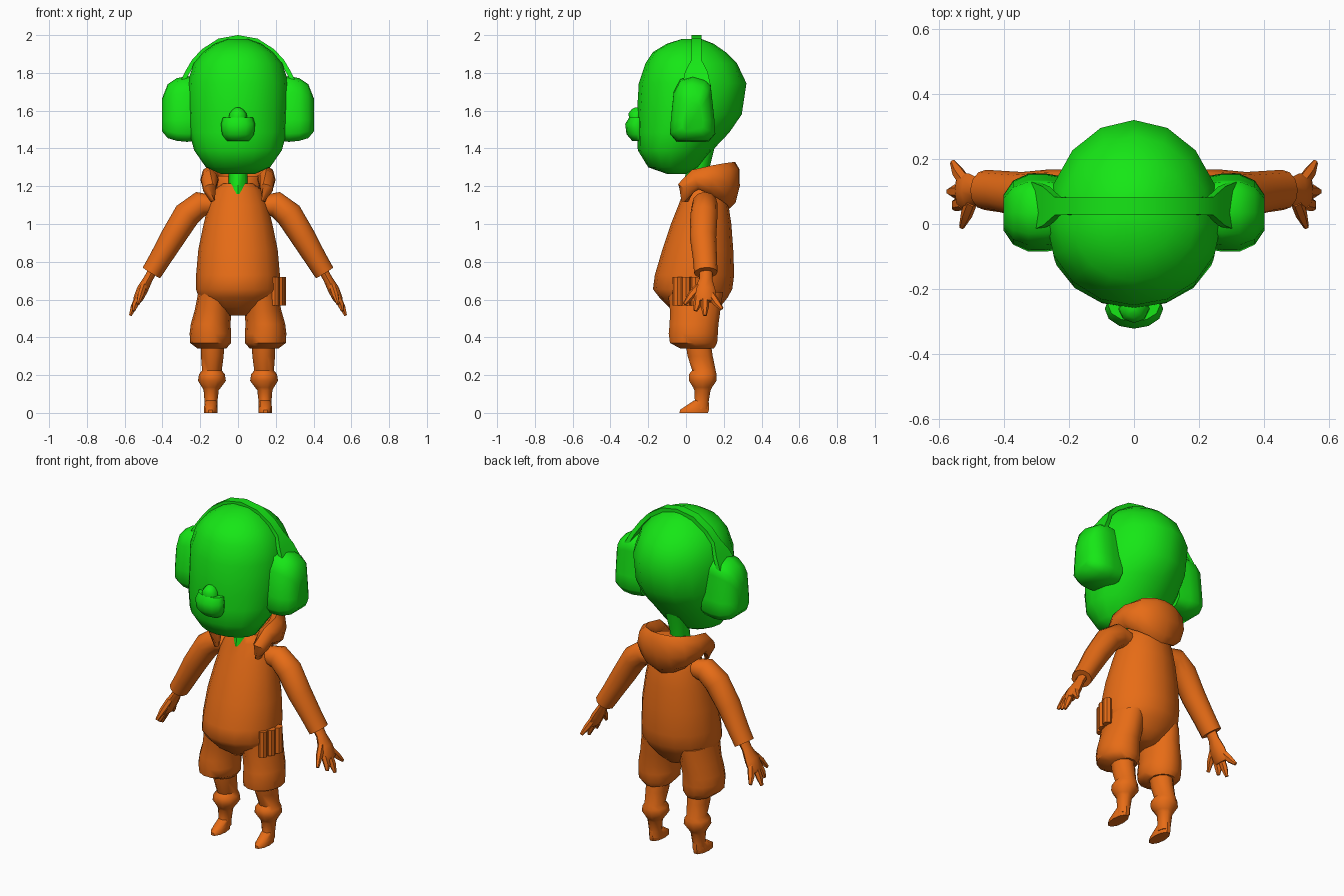
import bpy, bmesh, math
from mathutils import Vector as V


def material(name, rgb):
    m = bpy.data.materials.new(name)
    m.diffuse_color = (*rgb, 1)
    return m


GREEN = material("green", (0.008, 0.8, 0.008))
ORANGE = material("orange", (0.8, 0.15, 0.008))


def loft(name, rings, mat, angle=50):
    """Skin a list of equal-length point rings and cap both ends."""
    bm = bmesh.new()
    vs = [[bm.verts.new(p) for p in r] for r in rings]
    n = len(rings[0])
    for a, b in zip(vs, vs[1:]):
        for i in range(n):
            j = (i + 1) % n
            bm.faces.new((a[i], a[j], b[j], b[i]))
    bm.faces.new(vs[0])
    bm.faces.new(vs[-1])
    bmesh.ops.recalc_face_normals(bm, faces=bm.faces)
    me = bpy.data.meshes.new(name)
    bm.to_mesh(me)
    bm.free()
    ob = bpy.data.objects.new(name, me)
    bpy.context.collection.objects.link(ob)
    me.materials.append(mat)
    bpy.ops.object.select_all(action='DESELECT')
    ob.select_set(True)
    bpy.context.view_layer.objects.active = ob
    bpy.ops.object.shade_smooth_by_angle(angle=math.radians(angle))
    return ob


def stack(name, rows, mat, n=16, x=0, skew=0, angle=50):
    """Horizontal rings: (z, front y, back y, half width[, centre x])."""
    rings = []
    for z, yf, yb, w, *cx in rows:
        cx = cx[0] if cx else x
        cy = (yf + yb) / 2 - skew * (yb - yf)
        ring = []
        for i in range(n):
            t = 2 * math.pi * i / n
            s = math.sin(t)
            ring.append((cx + w * math.cos(t), cy + s * (yb - cy if s > 0 else cy - yf), z))
        rings.append(ring)
    return loft(name, rings, mat, angle)


def tube(name, rows, mat, n=10, ref=(0, 1, 0), angle=50, square=False):
    """Rings along a path: (x, y, z, half size along ref, half size across)."""
    pts = [V(r[:3]) for r in rows]
    rings = []
    for i, r in enumerate(rows):
        tan = (pts[min(i + 1, len(pts) - 1)] - pts[max(i - 1, 0)]).normalized()
        u = V(ref)
        u = (u - tan * u.dot(tan)).normalized()
        v = tan.cross(u)
        if square:
            sec = [(1, 1), (-1, 1), (-1, -1), (1, -1)]
        else:
            sec = [(math.cos(2 * math.pi * k / n), math.sin(2 * math.pi * k / n)) for k in range(n)]
        rings.append([pts[i] + u * a * r[3] + v * b * r[4] for a, b in sec])
    return loft(name, rings, mat, angle)


# Head: narrow jaw, full back of the skull
stack("head", [(1.265, -.10, .0, .09), (1.30, -.20, .07, .17), (1.39, -.255, .14, .232),
               (1.485, -.26, .23, .258), (1.58, -.26, .295, .265), (1.745, -.25, .32, .268),
               (1.85, -.215, .27, .235), (1.91, -.175, .21, .185), (1.955, -.10, .145, .12),
               (1.98, -.02, .08, .05)], GREEN, skew=.06)
stack("neck", [(1.16, -.02, .10, .05), (1.28, .0, .12, .05), (1.40, .02, .15, .065)], GREEN, n=8)

# Muzzle and nose
stack("muzzle", [(1.44, -.285, -.2, .06), (1.475, -.315, -.2, .085), (1.53, -.322, -.2, .09),
                 (1.565, -.30, -.2, .08)], GREEN, n=12)
stack("nose", [(1.55, -.30, -.22, .05), (1.585, -.305, -.22, .045), (1.605, -.29, -.22, .03),
               (1.618, -.27, -.23, .01)], GREEN, n=8)

# Headband: flared strip over the top of the head
half = [(.305, 1.73, .075), (.27, 1.80, .06), (.235, 1.86, .028), (.185, 1.915, .026),
        (.10, 1.97, .026)]
path = half + [(0, 1.988, .026)] + [(-x, z, w) for x, z, w in reversed(half)]
tube("headband", [(x, .055, z, w, .012) for x, z, w in path], GREEN, square=True, angle=40)

# Torso and pelvis
stack("torso", [(.515, -.03, .14, .06), (.56, -.09, .18, .16), (.61, -.14, .22, .208),
                (.655, -.175, .245, .222), (.73, -.165, .255, .222), (.865, -.125, .25, .21),
                (1.0, -.08, .24, .182), (1.10, -.04, .225, .158), (1.18, -.01, .20, .125),
                (1.215, .0, .17, .08)], ORANGE)

# Hood: thick horseshoe round the neck, deepest at the back
hood = [(.135, -.005, 1.12, .012, .02), (.15, .0, 1.19, .05, .035), (.15, .05, 1.235, .055, .045),
        (.15, .13, 1.235, .075, .05), (.12, .20, 1.225, .10, .05), (.065, .235, 1.215, .115, .045)]
hood = hood + [(0, .245, 1.205, .125, .04)] + [(-r[0], *r[1:]) for r in reversed(hood)]
tube("hood", hood, ORANGE, n=8, ref=(0, .12, 1))
# Inner cloth of the hood
stack("hood_lining", [(1.15, .04, .22, .11), (1.24, .05, .24, .13), (1.255, .06, .24, .12)],
      ORANGE, n=12)

for s, side in ((1, "left"), (-1, "right")):
    # Ear cup: rounded block, wider at the bottom, bulging outward
    outline = [(.10, 1.0), (.10, .55), (.115, -.3), (.12, -.75), (.085, -1), (-.085, -1),
               (-.12, -.75), (-.115, -.3), (-.10, .55), (-.065, .95), (0, 1.05), (.065, .95)]
    outline[0] = (.095, .8)
    rings = []
    for x, k, kz in ((.20, .9, .95), (.27, 1, 1), (.325, 1, .95), (.372, .82, .82), (.402, .45, .5)):
        rings.append([(s * x, .035 + a * k, 1.605 + b * .17 * kz - (1 - kz) * .06)
                      for a, b in outline])
    loft(side + "_ear_cup", rings, GREEN, 55)

    # Sleeve
    tube(side + "_sleeve", [(s * .12, .10, 1.10, .05, .05), (s * .20, .10, 1.105, .068, .068),
                            (s * .27, .095, 1.05, .072, .072), (s * .345, .09, .93, .07, .066),
                            (s * .41, .10, .82, .064, .058), (s * .458, .105, .742, .062, .054)],
         ORANGE, n=12)
    # Hand: flat palm, thumb in front and three fingers
    tube(side + "_palm", [(s * .445, .105, .765, .035, .025), (s * .475, .105, .71, .034, .024),
                          (s * .505, .10, .655, .055, .03), (s * .528, .10, .605, .058, .026),
                          (s * .535, .10, .59, .05, .02)], ORANGE, n=8)
    tips = [("thumb", (.50, .07, .67), (.515, .03, .625), (.53, -.008, .575)),
            ("front_finger", (.525, .065, .615), (.545, .06, .57), (.553, .05, .54)),
            ("middle_finger", (.53, .10, .615), (.553, .10, .56), (.57, .10, .515)),
            ("back_finger", (.52, .13, .63), (.542, .16, .585), (.558, .19, .55))]
    for name, a, b, c in tips:
        tube(side + "_" + name, [(s * p[0], p[1], p[2], r, r * .85)
                                 for p, r in ((a, .022), (b, .021), (c, .01))], ORANGE, n=6)

    # Baggy shorts leg
    stack(side + "_shorts", [(.64, -.10, .20, .09, s * .12), (.54, -.088, .185, .098, s * .132),
                             (.47, -.09, .175, .105, s * .145), (.42, -.095, .172, .11, s * .146),
                             (.37, -.088, .168, .108, s * .145), (.34, -.03, .15, .075, s * .138)],
          ORANGE, n=14)
    # Lower leg with gathered cuff
    stack(side + "_lower_leg", [(.37, -.005, .135, .062, s * .135), (.30, .005, .145, .06, s * .136),
                                (.225, .03, .16, .052, s * .138), (.205, .012, .165, .068, s * .138),
                                (.17, .012, .165, .074, s * .138), (.135, .035, .14, .05, s * .14),
                                (.12, .042, .132, .04, s * .142), (.06, .045, .122, .034, s * .143),
                                (.02, .03, .122, .034, s * .143)], ORANGE, n=10)
    # Foot
    stack(side + "_foot", [(0, -.037, .12, .036, s * .145), (.015, -.037, .125, .036, s * .145),
                           (.03, -.015, .125, .035, s * .145), (.065, .04, .122, .031, s * .143)],
          ORANGE, n=10)

# Three canisters on the hip
for i, (x, y) in enumerate(((.195, -.045), (.218, .0), (.23, .05))):
    stack("hip_canister_%d" % (i + 1), [(.568, y - .026, y + .026, .024, x),
                                        (.72, y - .026, y + .026, .024, x)], ORANGE, n=8, angle=30)
